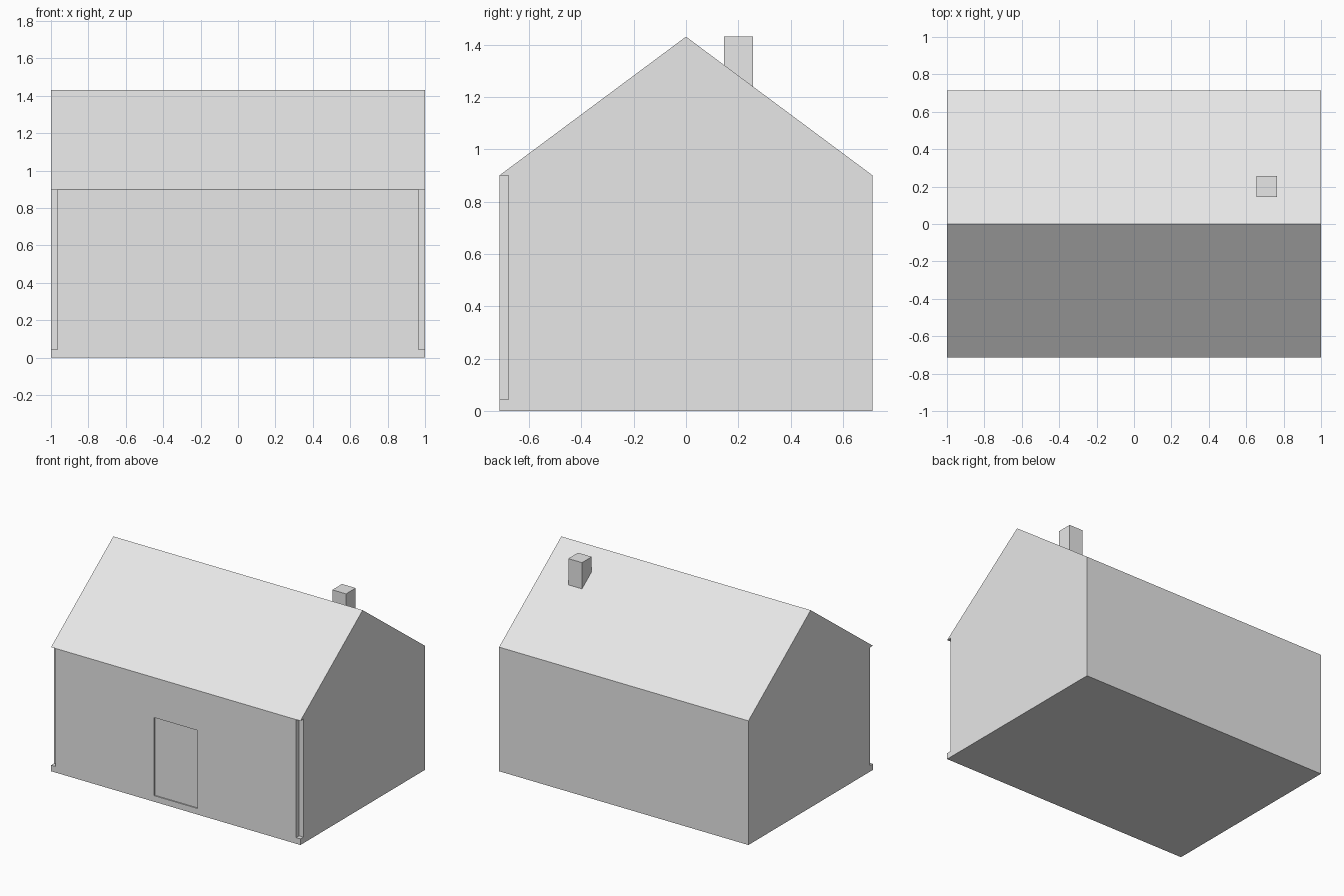
import bpy, bmesh

if "Cube" in bpy.data.objects:
    bpy.data.objects.remove(bpy.data.objects["Cube"])

HALF_X, HALF_Y = 1.0, 0.713
BASE_Z, EAVE_Z, RIDGE_Z = 0.044, 0.90, 1.43
NOTCH = 0.034
DOOR_HALF, DOOR_TOP, DOOR_DEPTH = 0.173, 0.61, 0.008

grey = bpy.data.materials.new("light_grey")
grey.use_nodes = True
grey.diffuse_color = (0.8, 0.8, 0.8, 1)
grey.node_tree.nodes["Principled BSDF"].inputs["Base Color"].default_value = (0.8, 0.8, 0.8, 1)


def extrude(name, points, offset):
    """Extrude a flat polygon along an offset into a closed solid."""
    bm = bmesh.new()
    face = bm.faces.new([bm.verts.new(p) for p in points])
    result = bmesh.ops.extrude_face_region(bm, geom=[face], use_keep_orig=True)
    verts = [g for g in result["geom"] if isinstance(g, bmesh.types.BMVert)]
    bmesh.ops.translate(bm, verts=verts, vec=offset)
    bmesh.ops.recalc_face_normals(bm, faces=bm.faces)
    mesh = bpy.data.meshes.new(name)
    bm.to_mesh(mesh)
    bm.free()
    mesh.materials.append(grey)
    obj = bpy.data.objects.new(name, mesh)
    bpy.context.collection.objects.link(obj)
    return obj


def block(name, x0, x1, y0, y1, z0, z1):
    corners = [(x0, y0, z0), (x1, y0, z0), (x1, y1, z0), (x0, y1, z0)]
    return extrude(name, corners, (0, 0, z1 - z0))


# Plinth under the walls
block("plinth", -HALF_X, HALF_X, -HALF_Y, HALF_Y, 0, BASE_Z)

# Walls: plan outline with notched front corners and a shallow door recess
right_half = [
    (DOOR_HALF, -HALF_Y + DOOR_DEPTH),
    (DOOR_HALF, -HALF_Y),
    (HALF_X - NOTCH, -HALF_Y),
    (HALF_X - NOTCH, -HALF_Y + NOTCH),
    (HALF_X, -HALF_Y + NOTCH),
    (HALF_X, HALF_Y),
]


def mirrored(half, z):
    return [(x, y, z) for x, y in half] + [(-x, y, z) for x, y in reversed(half)]


extrude("lower_walls", mirrored(right_half, BASE_Z), (0, 0, DOOR_TOP - BASE_Z))
extrude("upper_walls", mirrored(right_half[2:], DOOR_TOP), (0, 0, EAVE_Z - DOOR_TOP))

# Gabled roof
gable = [(-HALF_X, -HALF_Y, EAVE_Z), (-HALF_X, HALF_Y, EAVE_Z), (-HALF_X, 0, RIDGE_Z)]
extrude("gable_roof", gable, (2 * HALF_X, 0, 0))

# Chimney on the back slope
block("chimney", 0.655, 0.765, 0.145, 0.256, EAVE_Z + 0.2, RIDGE_Z)
